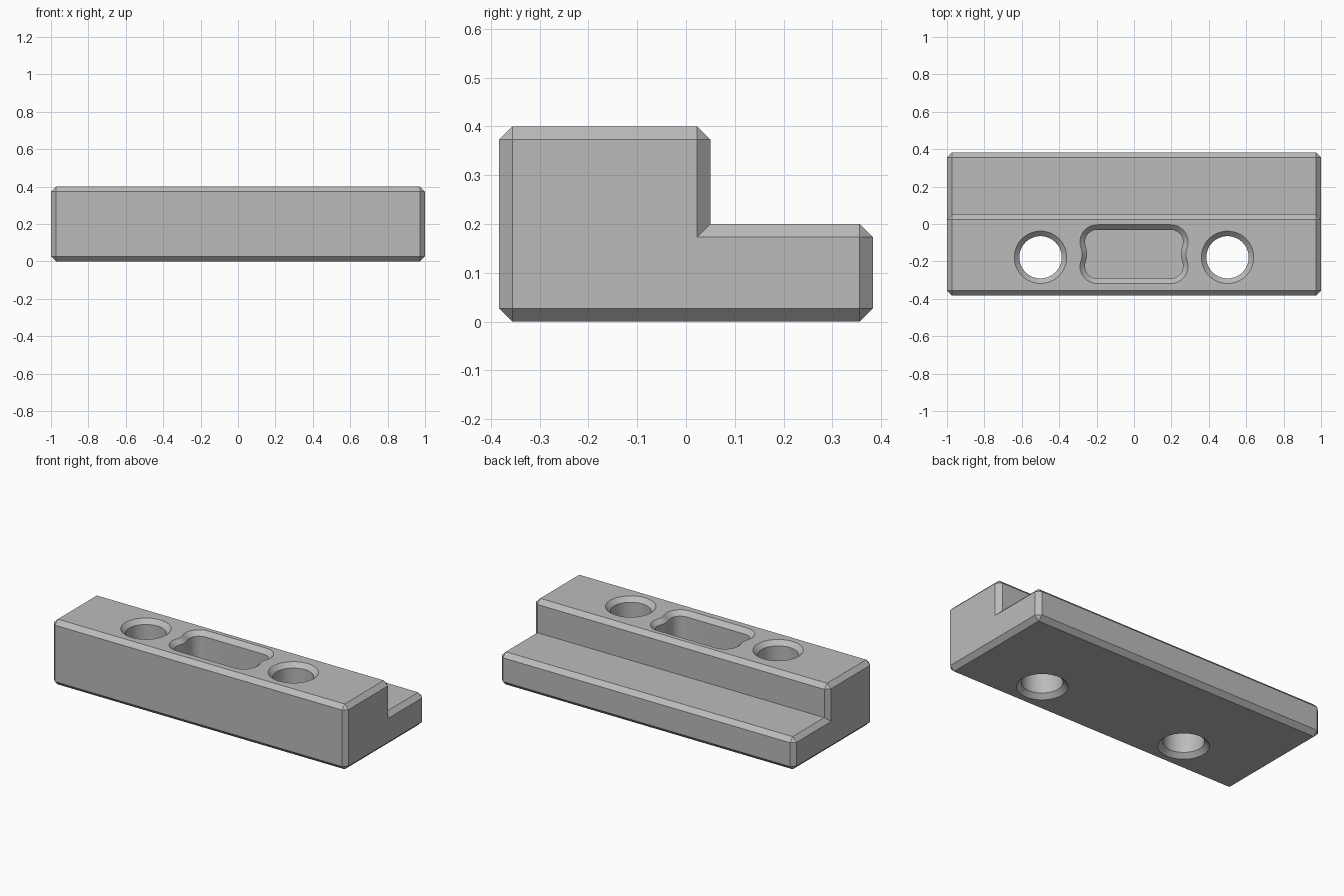
import bpy, bmesh, math

if "Cube" in bpy.data.objects:
    bpy.data.objects.remove(bpy.data.objects["Cube"], do_unlink=True)

HEIGHT, CHAMFER, EXTRA = 0.4, 0.027, 0.02

grey = bpy.data.materials.new("light_grey")
grey.use_nodes = True
colour = (0.5, 0.5, 0.5, 1)
grey.diffuse_color = colour
grey.node_tree.nodes["Principled BSDF"].inputs["Base Color"].default_value = colour


def make_object(name, bm):
    bmesh.ops.recalc_face_normals(bm, faces=bm.faces)
    mesh = bpy.data.meshes.new(name)
    bm.to_mesh(mesh)
    bm.free()
    mesh.materials.append(grey)
    obj = bpy.data.objects.new(name, mesh)
    bpy.context.collection.objects.link(obj)
    return obj


def loft(name, outline, layers):
    """Closed solid through outline(offset) rings at the given heights."""
    bm = bmesh.new()
    rings = [[bm.verts.new((x, y, z)) for x, y in outline(off)] for z, off in layers]
    for low, high in zip(rings, rings[1:]):
        for i in range(len(low)):
            j = (i + 1) % len(low)
            bm.faces.new((low[i], low[j], high[j], high[i]))
    bm.faces.new(rings[0])
    bm.faces.new(rings[-1])
    return make_object(name, bm)


def hole_outline(cx):
    def outline(off, n=64):
        r = 0.113 + off
        return [(cx + r * math.cos(2 * math.pi * i / n),
                 -0.178 + r * math.sin(2 * math.pi * i / n)) for i in range(n)]
    return outline


def pocket_outline(off):
    """Rounded rectangle whose short sides bow inwards beside the holes."""
    radius, half_x, half_y = 0.065, 0.262, 0.13
    right = []
    steps = 10
    for i in range(steps + 1):
        a = -math.pi / 2 * (1 - i / steps)
        right.append((half_x - radius + (radius + off) * math.cos(a),
                      -half_y + radius + (radius + off) * math.sin(a)))
    span = half_y - radius
    for i in range(1, steps):
        t = 2 * i / steps - 1
        right.append((half_x + off - 0.006 * (1 + math.cos(math.pi * t)), span * t))
    right += [(x, -y) for x, y in reversed(right[:steps + 1])]
    points = right + [(-x, y) for x, y in reversed(right)]
    return [(x, y - 0.161) for x, y in points]


# Stepped bar: an L profile with every outward edge chamfered
profile = [(-0.383, 0), (0.383, 0), (0.383, 0.2), (0.05, 0.2), (0.05, HEIGHT), (-0.383, HEIGHT)]
bm = bmesh.new()
end = bm.faces.new([bm.verts.new((-1, y, z)) for y, z in profile])
side = bmesh.ops.extrude_face_region(bm, geom=[end])["geom"]
bmesh.ops.translate(bm, vec=(2, 0, 0), verts=[v for v in side if isinstance(v, bmesh.types.BMVert)])
bmesh.ops.recalc_face_normals(bm, faces=bm.faces)
bmesh.ops.bevel(bm, geom=[e for e in bm.edges if e.is_convex], offset=CHAMFER,
                offset_type='OFFSET', segments=1, affect='EDGES')
bar = make_object("stepped_bar", bm)

# Cutters flare outward to leave chamfered rims
flare = CHAMFER + EXTRA
top = [(HEIGHT - CHAMFER, 0), (HEIGHT + EXTRA, flare)]
cutters = [loft("bolt_hole_cutter", hole_outline(x), [(-EXTRA, flare), (CHAMFER, 0)] + top)
           for x in (-0.5, 0.5)]
cutters.append(loft("pocket_cutter", pocket_outline, [(0.1, 0)] + top))

for cutter in cutters:
    cutter.hide_render = True
    cutter.hide_set(True)
    cut = bar.modifiers.new(cutter.name, 'BOOLEAN')
    cut.operation, cut.solver, cut.object = 'DIFFERENCE', 'EXACT', cutter

# Apply the cuts, then remove the cutters
bpy.context.view_layer.update()
evaluated = bar.evaluated_get(bpy.context.evaluated_depsgraph_get())
cut_mesh = bpy.data.meshes.new_from_object(evaluated)
bar.modifiers.clear()
bar.data = cut_mesh
for cutter in cutters:
    bpy.data.objects.remove(cutter, do_unlink=True)

bpy.ops.object.select_all(action='DESELECT')
bar.select_set(True)
bpy.context.view_layer.objects.active = bar
bpy.ops.object.shade_smooth_by_angle(angle=math.radians(30))
